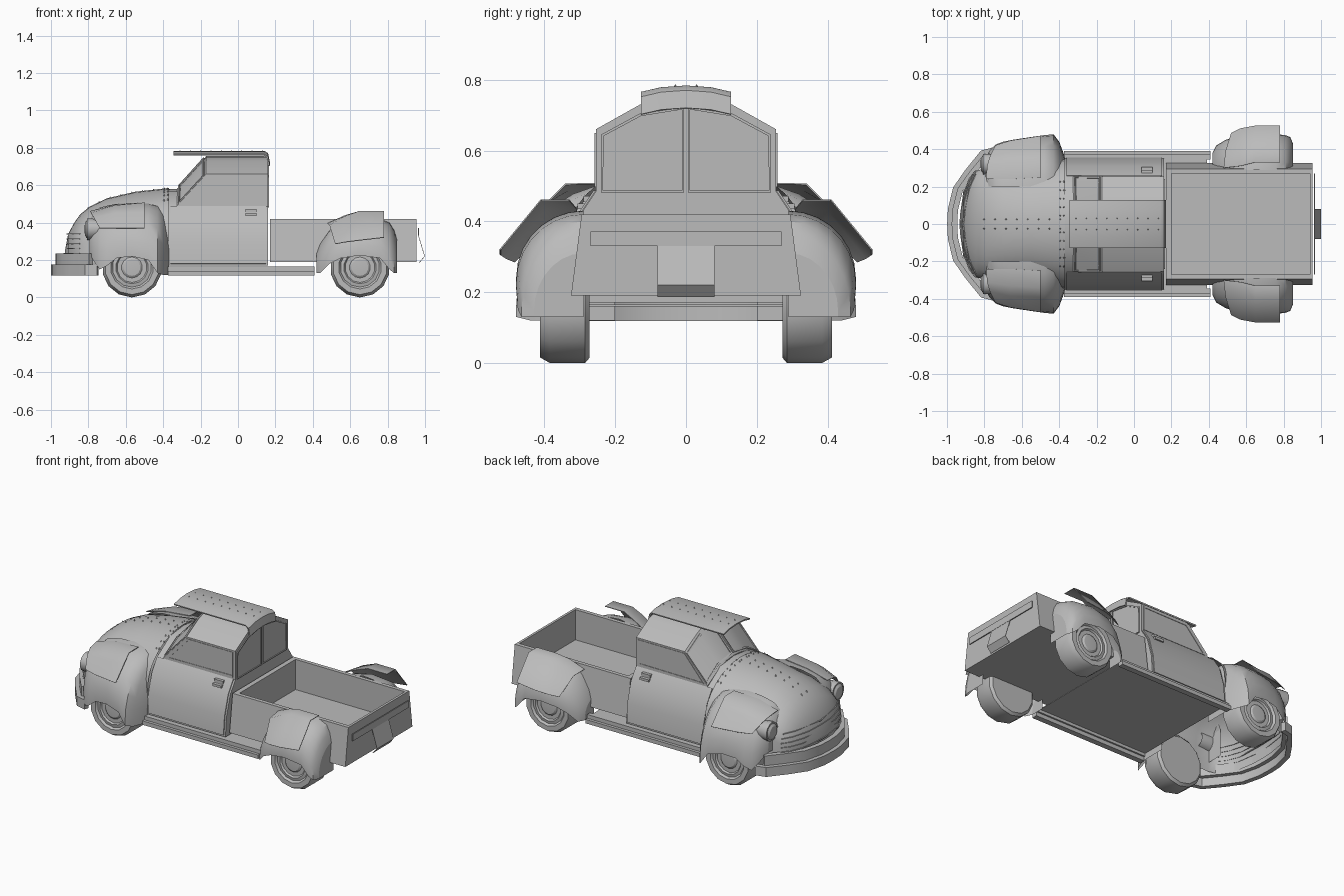
import bpy, bmesh, math

if "Cube" in bpy.data.objects:
    bpy.data.objects.remove(bpy.data.objects["Cube"], do_unlink=True)

grey = bpy.data.materials.new("body_grey")
grey.use_nodes = True
grey.diffuse_color = (0.5, 0.5, 0.5, 1)
grey.node_tree.nodes["Principled BSDF"].inputs["Base Color"].default_value = (0.5, 0.5, 0.5, 1)


def finish(name, bm, mirror=True, thick=0, angle=35):
    """Turn a bmesh into an object, optionally mirrored in y and solidified."""
    bmesh.ops.remove_doubles(bm, verts=bm.verts, dist=1e-5)
    bmesh.ops.recalc_face_normals(bm, faces=bm.faces)
    mesh = bpy.data.meshes.new(name)
    bm.to_mesh(mesh)
    bm.free()
    mesh.materials.append(grey)
    ob = bpy.data.objects.new(name, mesh)
    bpy.context.collection.objects.link(ob)
    bpy.ops.object.select_all(action='DESELECT')
    ob.select_set(True)
    bpy.context.view_layer.objects.active = ob
    if mirror:
        m = ob.modifiers.new("mirror", 'MIRROR')
        m.use_axis = (False, True, False)
        m.merge_threshold = 0.0005
    if thick:
        s = ob.modifiers.new("thickness", 'SOLIDIFY')
        s.thickness = thick
        s.offset = 0
    for m in list(ob.modifiers):
        bpy.ops.object.modifier_apply(modifier=m.name)
    bpy.ops.object.shade_smooth_by_angle(angle=math.radians(angle))


def loft(name, rows, caps=(), closed=False, **kw):
    """Skin rows of points; caps lists the row indices to close with a face."""
    bm = bmesh.new()
    rings = [[bm.verts.new(p) for p in row] for row in rows]
    for a, b in zip(rings, rings[1:]):
        n = len(a)
        for i in range(n if closed else n - 1):
            j = (i + 1) % n
            bm.faces.new((a[i], a[j], b[j], b[i]))
    for c in caps:
        bm.faces.new(rings[c])
    finish(name, bm, **kw)


def box(name, x, y, z, mirror=False):
    rows = [[(u, y[0], z[0]), (u, y[1], z[0]), (u, y[1], z[1]), (u, y[0], z[1])] for u in x]
    loft(name, rows, (0, 1), True, mirror=mirror)


def ribbon(name, path, z0, z1, thick):
    loft(name, [[(x, y, z0), (x, y, z1)] for x, y in path], thick=thick)


def frame(name, pts, width):
    """Raised rim around a window opening."""
    bm = bmesh.new()
    f = bm.faces.new([bm.verts.new(p) for p in pts])
    f.normal_update()
    bmesh.ops.inset_individual(bm, faces=[f], thickness=width)
    bm.faces.remove(f)
    finish(name, bm, thick=0.006)


# Hood shell: x, half width, crown height, shoulder height
hood = [(-.925, .08, .25, .2), (-.908, .18, .34, .22), (-.878, .245, .395, .25),
        (-.845, .285, .443, .28), (-.79, .3, .487, .31), (-.7, .3, .53, .33),
        (-.55, .305, .565, .33), (-.37, .345, .585, .33)]
rows = []
for x, w, top, side in hood:
    arc = [i * math.pi / 16 for i in range(9)]
    rows.append([(x, w * math.sin(a), side + (top - side) * math.cos(a)) for a in arc]
                + [(x, w, .18)])
loft("hood", rows)
loft("nose_front", [[(-.927, 0, .18)] * 9 + [(-.927, 0, .179)], rows[0]])


def hood_z(x, y):
    for a, b in zip(hood, hood[1:]):
        if a[0] <= x <= b[0]:
            t = (x - a[0]) / (b[0] - a[0])
            w, top, side = [p + t * (q - p) for p, q in zip(a[1:], b[1:])]
            return side + (top - side) * math.sqrt(max(0, 1 - (y / w) ** 2))


# Grille slats wrapped round the nose
for n in range(5):
    z = .235 + n * .026
    path = []
    for x, w, top, side in hood[:4]:
        if top > z:
            k = max(0, (z - side) / (top - side))
            y = w * math.sqrt(1 - k * k)
            if not path:
                path.append((x - .006, 0))
            path.append((x - .001, y + .001))
    ribbon("grille_slat_%d" % (n + 1), path, z - .003, z + .003, .006)


# Fenders: x, outer half width, crown height, bottom height
def fender(name, inner, sections):
    out = []
    for x, w, top, bottom in sections:
        mid = bottom + (top - bottom) * .08
        arc = [i * math.pi / 14 for i in range(8)]
        out.append([(x, inner, bottom)]
                   + [(x, inner + (w - inner) * math.sin(a), mid + (top - mid) * math.cos(a))
                      for a in arc] + [(x, w, bottom)])
    loft(name, [r[1:] for r in out])
    for c in (0, -1):
        bm = bmesh.new()
        bm.faces.new([bm.verts.new(p) for p in out[c]])
        finish(name + ("_front" if c == 0 else "_back"), bm)


fender("front_fenders", .2,
       [(-.795, .34, .41, .24), (-.775, .39, .45, .2), (-.74, .425, .48, .15),
        (-.7, .44, .49, .17), (-.65, .45, .5, .21), (-.57, .462, .505, .22),
        (-.48, .475, .505, .2), (-.43, .48, .495, .13), (-.4, .44, .47, .12),
        (-.37, .36, .42, .12)])
fender("rear_fenders", .29,
       [(.42, .38, .24, .13), (.44, .42, .29, .13), (.49, .45, .36, .18),
        (.55, .47, .41, .21), (.65, .48, .43, .225), (.76, .48, .42, .21),
        (.81, .475, .4, .15), (.835, .465, .36, .13), (.85, .43, .31, .13)])

# Loose patch panels over the fenders
loft("front_fender_patches", [
    [(-.79, .24, .46), (-.785, .31, .45), (-.77, .36, .425), (-.74, .42, .37)],
    [(-.66, .24, .495), (-.66, .33, .49), (-.66, .385, .45), (-.66, .445, .37)],
    [(-.5, .25, .507), (-.5, .34, .505), (-.5, .39, .455), (-.5, .47, .37)]],
    thick=.004, angle=60)
loft("rear_fender_patches", [
    [(.48, .3, .395), (.49, .39, .385), (.52, .485, .285)],
    [(.57, .31, .437), (.57, .4, .432), (.57, .51, .295)],
    [(.65, .33, .46), (.65, .41, .46), (.65, .525, .305)],
    [(.78, .33, .46), (.78, .41, .46), (.78, .525, .32)]], thick=.004, angle=60)

# Cab: lower body, then greenhouse with slanted windscreen
lower = [(0, .58), (.13, .565), (.255, .485), (.305, .41), (.34, .29), (.35, .17), (0, .17)]
loft("cab_body", [[(x, y, z) for y, z in lower] for x in (-.37, .16)], (0, 1))
upper = [(0, .755), (.07, .748), (.13, .73), (.255, .66), (.255, .485), (0, .485)]
base = [(0, .583), (.07, .578), (.13, .562), (.255, .492), (.255, .485), (0, .485)]
loft("cab_top", [[(-.325, y, z) for y, z in base], [(-.17, y, z) for y, z in upper],
                 [(.16, y, z) for y, z in upper]], (0, 2), angle=25)

# Doors follow the body side, with handles and backing plates
skin = [(.258, .487), (.308, .412), (.343, .29), (.353, .18)]
loft("doors", [[(x, y, z) for y, z in skin] for x in (-.36, .15)], thick=.006)
box("door_handles", (.04, .1), (.28, .306), (.435, .45), True)
box("handle_plates", (.04, .1), (.265, .29), (.455, .472), True)


# Window rims; the windscreen rims lie on the slanted plane of the cab front
def on_screen(k, t):
    (y, z0), z1 = base[k], upper[k][1]
    return (-.328 + .155 * t, y * .97 + .006, z0 + (z1 - z0) * t + .003)


frame("windscreen_rims", [on_screen(k, .06) for k in (0, 2, 3)]
      + [on_screen(k, .94) for k in (3, 2, 0)], .012)
frame("side_window_rims", [(-.3, .255, .497), (-.168, .255, .65), (.145, .255, .65),
                           (.145, .255, .497)], .014)
frame("rear_window_rims", [(.162, .006, .482), (.162, .24, .482), (.162, .24, .645),
                           (.162, .13, .705), (.162, .006, .722)], .008)

# Riveted roof strip overhanging the windscreen
strip = [(0, .78), (.07, .775), (.127, .762)]
loft("roof_strip", [[(x, y, z - d) for y, z in strip]
                    for x, d in ((-.345, 0), (.14, 0), (.158, .012), (.167, .06))], thick=.008)

# Rivets along the roof, hood and cowl
bm = bmesh.new()
spots = [(-.31 + i * .055, .03, .781) for i in range(9)]
spots += [(-.8 + i * .058, .025, hood_z(-.8 + i * .058, .025)) for i in range(8)]
spots += [(x, y * .045, hood_z(x, y * .045)) for x in (-.375, -.395) for y in range(1, 6)]
for p in spots:
    r = bmesh.ops.create_cone(bm, segments=4, radius1=.008, radius2=0, depth=.014, cap_ends=True)
    bmesh.ops.translate(bm, verts=r["verts"], vec=p)
finish("rivets", bm)


# Cargo bed with flared sides and a sunken floor
def ring(x0, x1, y, z):
    return [(x0, -y, z), (x1, -y, z), (x1, y, z), (x0, y, z)]


loft("cargo_bed", [ring(.17, .955, .325, .19), ring(.17, .955, .295, .42),
                   ring(.2, .94, .271, .42), ring(.2, .94, .271, .235)], (0, 3), True, mirror=False)
box("tailgate_board", (.962, .968), (-.27, .27), (.33, .372))
loft("rear_plate", [[(.965, 0, .33), (.965, .08, .33)], [(.998, 0, .22), (.998, .08, .22)],
                    [(.97, 0, .187), (.97, .08, .187)]], thick=.003)

# Thin underfloor between two-step running boards
box("underfloor", (-.37, .39), (-.345, .345), (.16, .165))
box("running_boards", (-.375, .41), (.355, .39), (.118, .142), True)
box("running_board_steps", (-.375, .41), (.345, .372), (.142, .165), True)

# Front bumper, two stacked bars
path = [(-.984, 0), (-.98, .08), (-.953, .19), (-.89, .28), (-.81, .38), (-.75, .395)]
ribbon("bumper_lower", path, .118, .175, .03)
ribbon("bumper_upper", [(x + .024, y * .97) for x, y in path[:-1]], .17, .235, .03)


# Turned parts: profile of (radius, distance along axis)
def turned(name, profile, place, sides):
    rows = []
    for i in range(sides + 1):
        a = 2 * math.pi * i / sides
        rows.append([place(r * math.sin(a), -r * math.cos(a), d) for r, d in profile])
    loft(name, rows, angle=30)


tyre = [(0, .272), (.145, .272), (.16, .285), (.16, .385), (.145, .412), (.115, .412), (.105, .4),
        (.087, .404), (.08, .394), (.056, .394), (.045, .402), (0, .405)]
for name, cx in (("front_wheels", -.567), ("rear_wheels", .652)):
    turned(name, tyre, lambda u, v, d: (cx + u, d, .16 + v), 14)
lamp = [(0, -.822), (.035, -.818), (.048, -.808), (.057, -.808), (.057, -.79), (.05, -.72)]
turned("headlights", lamp, lambda u, v, d: (d, .32 + u, .365 + v), 14)
